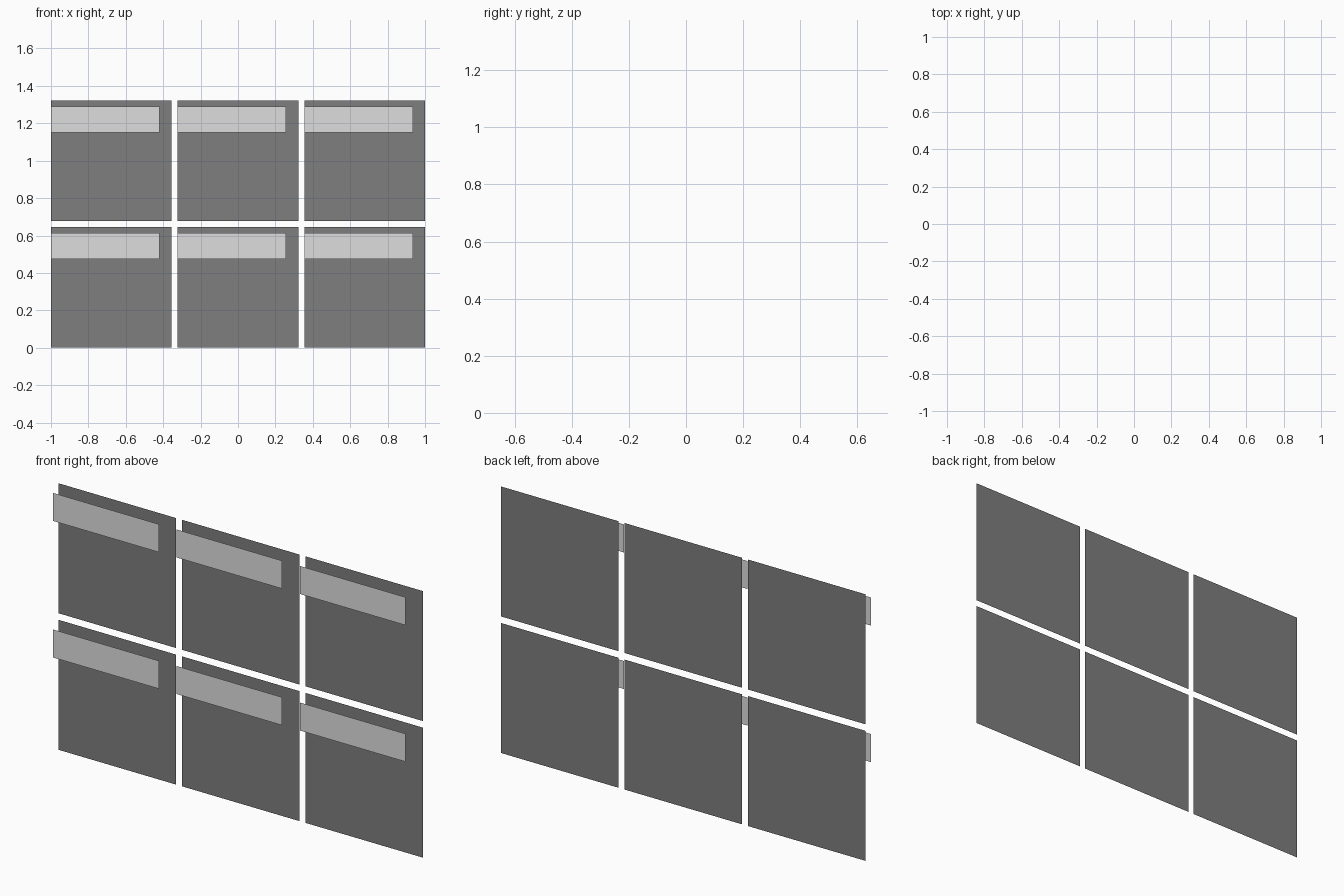
import bpy

if "Cube" in bpy.data.objects:
    bpy.data.objects.remove(bpy.data.objects["Cube"])

PANEL = 0.645      # square panel side
PITCH = 0.6775     # panel spacing
OFFSET = 0.021     # half the distance between panels and strips


def material(name, value):
    m = bpy.data.materials.new(name)
    m.diffuse_color = (value, value, value, 1)
    m.use_nodes = True
    m.node_tree.nodes["Principled BSDF"].inputs["Base Color"].default_value = m.diffuse_color
    return m


def sheet(name, x, z, width, height, y, mat):
    """Single flat upright sheet facing the front, from its lower left corner."""
    mesh = bpy.data.meshes.new(name)
    mesh.from_pydata([(x, y, z), (x + width, y, z),
                      (x + width, y, z + height), (x, y, z + height)],
                     [], [(0, 1, 2, 3)])
    mesh.materials.append(mat)
    obj = bpy.data.objects.new(name, mesh)
    bpy.context.collection.objects.link(obj)


dark = material("dark grey", 0.21)
light = material("light grey", 0.73)

# Two rows of three panels, each with a label strip floating in front
for row in range(2):
    for col in range(3):
        x, z = -1 + col * PITCH, row * PITCH
        sheet(f"panel_{row}_{col}", x, z, PANEL, PANEL, OFFSET, dark)
        sheet(f"label_strip_{row}_{col}", x, z + 0.474, 0.58, 0.139, -OFFSET, light)
